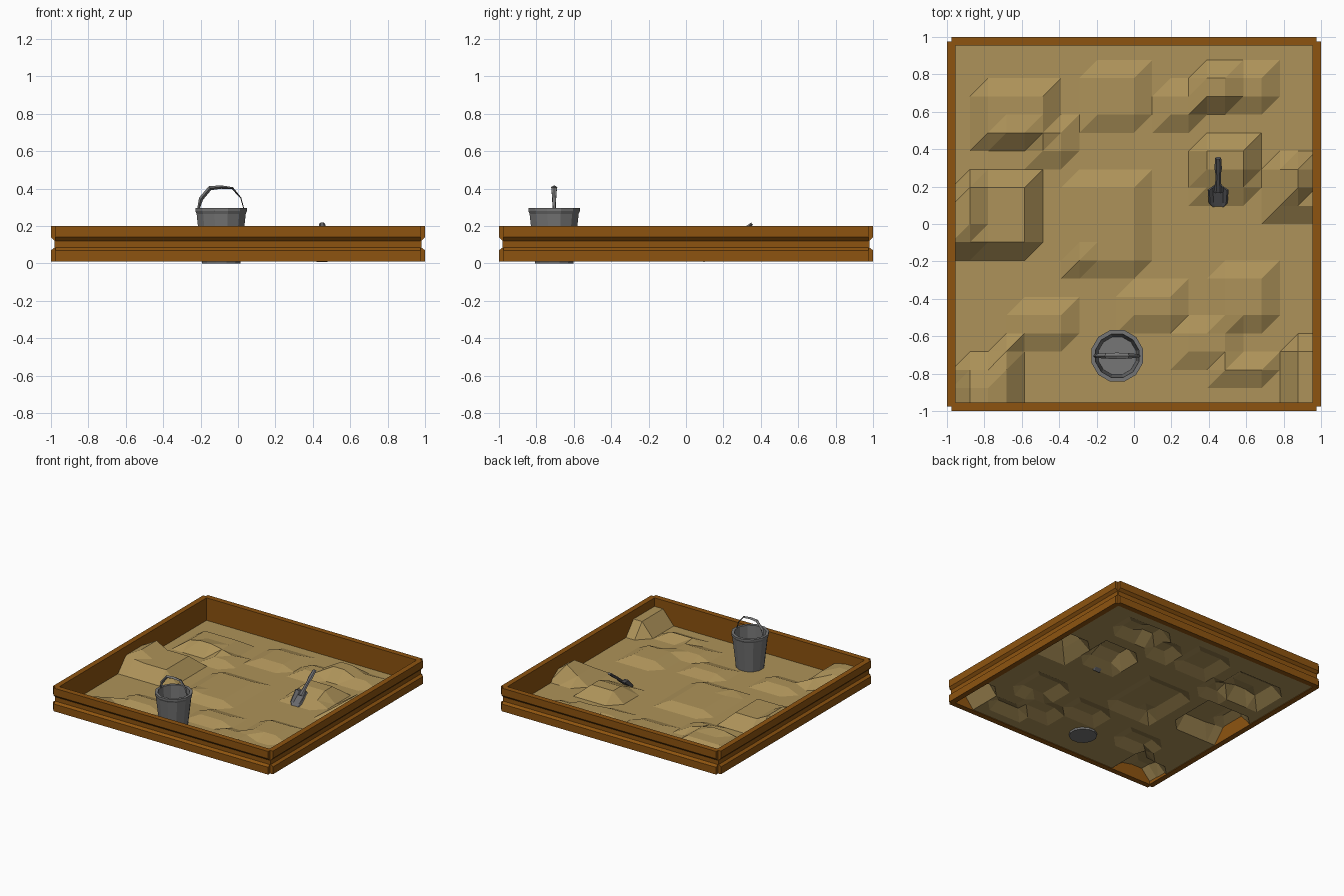
import bpy, math
from mathutils import Vector

if "Cube" in bpy.data.objects:
    bpy.data.objects.remove(bpy.data.objects["Cube"])


def material(name, rgb):
    m = bpy.data.materials.new(name)
    m.diffuse_color = (*rgb, 1)
    m.use_nodes = True
    m.node_tree.nodes["Principled BSDF"].inputs["Base Color"].default_value = m.diffuse_color
    return m


SAND = material("sand", (0.42, 0.29, 0.10))
WOOD = material("wood", (0.27, 0.088, 0.005))
GREY = material("bucket grey", (0.18, 0.18, 0.18))
DARK = material("shovel grey", (0.14, 0.14, 0.15))


def make(name, verts, faces, mat):
    me = bpy.data.meshes.new(name)
    me.from_pydata(verts, [], faces)
    me.materials.append(mat)
    ob = bpy.data.objects.new(name, me)
    bpy.context.collection.objects.link(ob)
    return ob


def loft(name, rings, mat):
    """Skin closed rings of equal size and cap both ends."""
    n = len(rings[0])
    verts = [p for r in rings for p in r]
    faces = [(k * n + i, k * n + (i + 1) % n, (k + 1) * n + (i + 1) % n, (k + 1) * n + i)
             for k in range(len(rings) - 1) for i in range(n)]
    faces += [tuple(reversed(range(n))), tuple(range(len(verts) - n, len(verts)))]
    ob = make(name, verts, faces, mat)
    bpy.context.view_layer.objects.active = ob
    bpy.ops.object.mode_set(mode='EDIT')
    bpy.ops.mesh.select_all(action='SELECT')
    bpy.ops.mesh.normals_make_consistent(inside=False)
    bpy.ops.object.mode_set(mode='OBJECT')
    return ob


# wooden frame: one grooved board profile, repeated on four sides
PROFILE = [(0.955, 0.01), (1, 0.01), (1, 0.07), (0.98, 0.085),
           (0.98, 0.12), (1, 0.14), (1, 0.2), (0.955, 0.2)]
for k, side in enumerate(("right", "back", "left", "front")):
    c, s = math.cos(k * math.pi / 2), math.sin(k * math.pi / 2)
    rings = [[(d * c - t * s, d * s + t * c, z) for d, z in PROFILE] for t in (-0.975, 0.975)]
    loft(side + "_wall", rings, WOOD)

# sand sheet: 20 x 20 grid with blocks of points raised into mounds
# (first column, last column, first row, last row, height)
MOUNDS = [
    (1, 4, 9, 12, 0.11), (0, 1, 9, 11, 0.12), (1, 1, 10, 12, 0.16),
    (1, 3, 0, 2, 0.10), (3, 3, 3, 3, 0.08), (1, 2, 0, 1, 0.12),
    (4, 6, 4, 5, 0.055), (7, 10, 8, 12, 0.055), (7, 7, 8, 8, 0.07),
    (10, 12, 5, 6, 0.05), (13, 15, 3, 4, 0.05), (15, 17, 2, 2, 0.06),
    (15, 17, 5, 7, 0.06), (19, 20, 0, 3, 0.13),
    (14, 16, 12, 12, 0.06), (14, 16, 13, 14, 0.10),
    (18, 20, 11, 13, 0.08), (19, 19, 12, 13, 0.15),
    (12, 13, 16, 17, 0.06), (14, 15, 17, 18, 0.10), (16, 17, 17, 18, 0.06),
    (8, 10, 16, 18, 0.05), (2, 5, 15, 17, 0.08), (3, 4, 15, 15, 0.10), (5, 6, 14, 15, 0.055),
]
N, STEP, BASE = 21, 0.0975, 0.015


def height(i, j):
    return max([BASE] + [h for a, b, c, d, h in MOUNDS if a <= i <= b and c <= j <= d])


verts = [(-0.975 + i * STEP, -0.975 + j * STEP, height(i, j)) for j in range(N) for i in range(N)]
faces = []
for j in range(N - 1):
    for i in range(N - 1):
        a = j * N + i
        faces += [(a, a + 1, a + N + 1), (a, a + N + 1, a + N)]
make("sand", verts, faces, SAND)

# bucket: twelve-sided turned shell with a thick rim
BX, BY, SEG = -0.09, -0.705, 12
rings = []
for r, z in [(0.106, 0.0), (0.136, 0.265), (0.143, 0.28), (0.143, 0.295), (0.12, 0.295), (0.104, 0.025)]:
    rings.append([(BX + r * math.cos((k + 0.5) * math.tau / SEG),
                   BY + r * math.sin((k + 0.5) * math.tau / SEG), z) for k in range(SEG)])
loft("bucket", rings, GREY)

# bucket handle: arched strap, wide at the top and thinning to the right
rings = []
STRAP = [(-0.213, 0.285, 0.008, 0.006), (-0.198, 0.345, 0.011, 0.012), (-0.15, 0.402, 0.015, 0.012),
         (-0.09, 0.408, 0.017, 0.009), (-0.03, 0.402, 0.015, 0.006), (0.015, 0.35, 0.010, 0.003),
         (0.033, 0.285, 0.006, 0.002)]
for x, z, w, t in STRAP:
    out = Vector((x - BX, 0, z - 0.285)).normalized() * t
    p = Vector((x, BY, z))
    rings.append([p + out, p + Vector((0, w, 0)), p - out, p - Vector((0, w, 0))])
loft("bucket_handle", rings, GREY)

# shovel, leaning in the sand with its blade down
TIP = Vector((0.45, 0.095, 0.006))
U = Vector((0, 0.265, 0.2)).normalized()
NRM = Vector((0, -U.z, U.y))


def at(t, x, h):
    return TIP + U * t + Vector((x, 0, 0)) + NRM * h


# scoop blade: channel-shaped section
rings = []
for t, w, up in [(0.0, 0.032, 0.004), (0.03, 0.05, 0.012), (0.13, 0.056, 0.026), (0.145, 0.03, 0.02)]:
    rings.append([at(t, -w, up), at(t, -w * 0.55, 0), at(t, w * 0.55, 0), at(t, w, up),
                  at(t, w * 0.85, up + 0.006), at(t, w * 0.5, 0.008),
                  at(t, -w * 0.5, 0.008), at(t, -w * 0.85, up + 0.006)])
loft("shovel_blade", rings, DARK)

# shovel handle: six-sided tapering grip
rings = []
for t, w, h in [(0.1, 0.022, 0.008), (0.16, 0.016, 0.01), (0.22, 0.014, 0.01),
                (0.26, 0.02, 0.011), (0.33, 0.016, 0.009)]:
    rings.append([at(t, w * math.cos(k * math.tau / 6), 0.009 + h * math.sin(k * math.tau / 6))
                  for k in range(6)])
loft("shovel_handle", rings, DARK)
